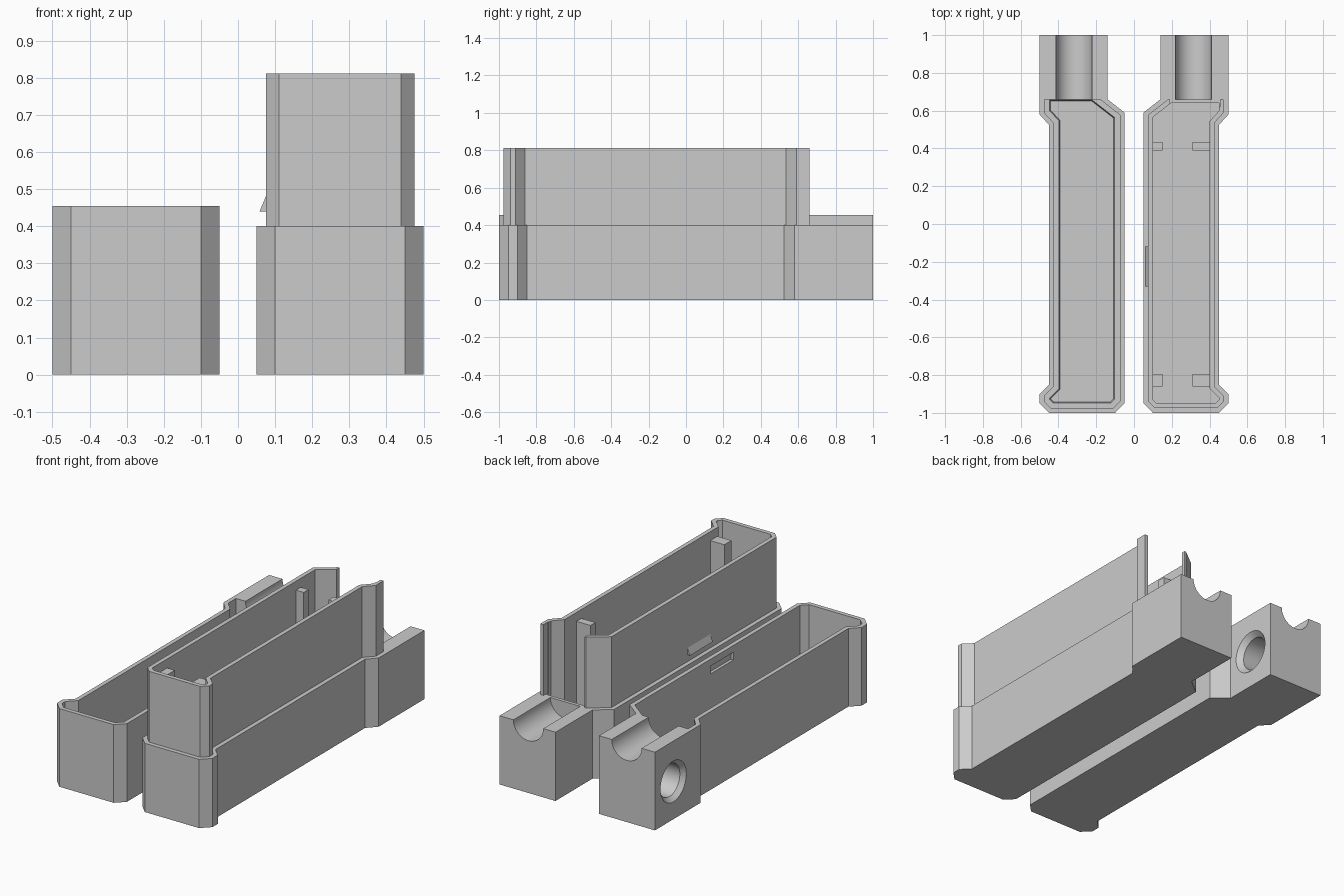
import bpy, bmesh, math
from mathutils import Vector

cube = bpy.data.objects.get("Cube")
if cube:
    bpy.data.objects.remove(cube, do_unlink=True)

grey = bpy.data.materials.new("plain grey")
grey.use_nodes = True
grey.diffuse_color = (0.6, 0.6, 0.6, 1)
grey.node_tree.nodes["Principled BSDF"].inputs["Base Color"].default_value = (0.6, 0.6, 0.6, 1)

# Tray plan, clockwise from the back corner; the last edge is the back end
PLAN = [(.5, .66), (.5, .58), (.45, .525), (.45, -.85), (.5, -.9), (.5, -.95),
        (.45, -1), (.1, -1), (.05, -.95), (.05, .59), (.14, .66)]
# The same plan with the grooved block at the back
BODY = [(.5, 1)] + PLAN[1:] + [(.14, 1)]


def inset(d, end=0.0):
    """Plan moved inwards by d, and its back end by a separate amount."""
    pts = [Vector(p) for p in PLAN]
    n = len(pts)
    lines = []
    for i in range(n):
        a, b = pts[i], pts[(i + 1) % n]
        t = (b - a).normalized()
        normal = Vector((t.y, -t.x))
        lines.append((a + normal * (end if i == n - 1 else d), t))
    out = []
    for i in range(n):
        (p, t), (q, u) = lines[i - 1], lines[i]
        w = q - p
        out.append(p + t * ((w.x * u.y - w.y * u.x) / (t.x * u.y - t.y * u.x)))
    # Extra point on the back end pairs with the block's second corner
    return out + [out[-1].lerp(out[0], .3)]


def loft(name, rings):
    """Closed solid through rings with equal numbers of points."""
    bm = bmesh.new()
    loops = [[bm.verts.new(p) for p in ring] for ring in rings]
    n = len(loops[0])
    for a, b in zip(loops, loops[1:]):
        for i in range(n):
            j = (i + 1) % n
            bm.faces.new((a[i], a[j], b[j], b[i]))
    bm.faces.new(loops[0])
    bm.faces.new(loops[-1])
    bmesh.ops.recalc_face_normals(bm, faces=bm.faces[:])
    if bm.calc_volume(signed=True) < 0:
        bmesh.ops.reverse_faces(bm, faces=bm.faces[:])
    mesh = bpy.data.meshes.new(name)
    bm.to_mesh(mesh)
    bm.free()
    obj = bpy.data.objects.new(name, mesh)
    bpy.context.collection.objects.link(obj)
    mesh.materials.append(grey)
    return obj


def prism(name, side, *layers):
    """Solid through (plan, height) layers, on the +x or -x side."""
    return loft(name, [[(side * p[0], p[1], z) for p in plan] for plan, z in layers])


def box(name, x0, x1, y0, y1, z0, z1):
    plan = [(x0, y0), (x1, y0), (x1, y1), (x0, y1)]
    return prism(name, 1, (plan, z0), (plan, z1))


def turned(name, axis, centre, stations, steps=64):
    """Round solid along x or y from (position, radius) pairs."""
    rings = []
    for s, r in stations:
        ring = []
        for i in range(steps):
            a = math.tau * (i + .5) / steps
            u, z = centre[0] + r * math.cos(a), centre[1] + r * math.sin(a)
            ring.append((s, u, z) if axis == "x" else (u, s, z))
        rings.append(ring)
    return loft(name, rings)


def cut(obj, *cutters):
    for c in cutters:
        c.hide_render = True
        m = obj.modifiers.new("cut", "BOOLEAN")
        m.operation, m.solver, m.object = "DIFFERENCE", "EXACT", c
        bpy.context.view_layer.objects.active = obj
        bpy.ops.object.modifier_apply(modifier=m.name)
        bpy.data.objects.remove(c, do_unlink=True)


def smooth(obj):
    bpy.ops.object.select_all(action="DESELECT")
    obj.select_set(True)
    bpy.context.view_layer.objects.active = obj
    bpy.ops.object.shade_smooth_by_angle(angle=math.radians(20))


# Low tray: deep recess, small ledge and sloped floor edge
low = prism("low_tray", -1, (BODY, 0), (BODY, .455),
            (inset(.025), .455), (inset(.025), .05),
            (inset(.053, .004), .05), (inset(.0585, .008), .025))
cut(low,
    turned("groove", "y", (-.318, .455), [(.55, .096), (1.1, .096)]),
    turned("cross_hole", "x", (.83, .22),
           [(-.51, .128), (-.475, .095), (-.17, .095), (-.135, .128)]),
    box("clip_slot", -.09, -.058, -.33, -.12, .37, .415))
smooth(low)

# Tall tray: lower body, with a closed wall in front of the groove
tall = prism("tall_tray", 1, (BODY, 0), (BODY, .4),
             (inset(.05, .02), .4), (inset(.05, .02), .05))
cut(tall, turned("groove", "y", (.315, .4), [(.66, .096), (1.1, .096)]))
smooth(tall)

# Upper lip, with an opening in its back wall
lip = prism("upper_lip", 1, (inset(.025), .4), (inset(.025), .812))
cut(lip,
    prism("lip_cavity", 1, (inset(.05, .02), .3), (inset(.05, .02), .9)),
    box("lip_opening", .19, .455, .62, .7, .3, .9))

# Posts inside the tall tray
for where, y0, y1 in (("front", -.86, -.795), ("back", .39, .435)):
    box(where + "_narrow_post", .095, .15, y0, y1, .04, .76)
    box(where + "_wide_post", .31, .405, y0, y1, .04, .76)

# Snap clip on the lip
loft("snap_clip", [[(.08, y, .44), (.058, y, .44), (.075, y, .48), (.08, y, .48)]
                   for y in (-.33, -.12)])
